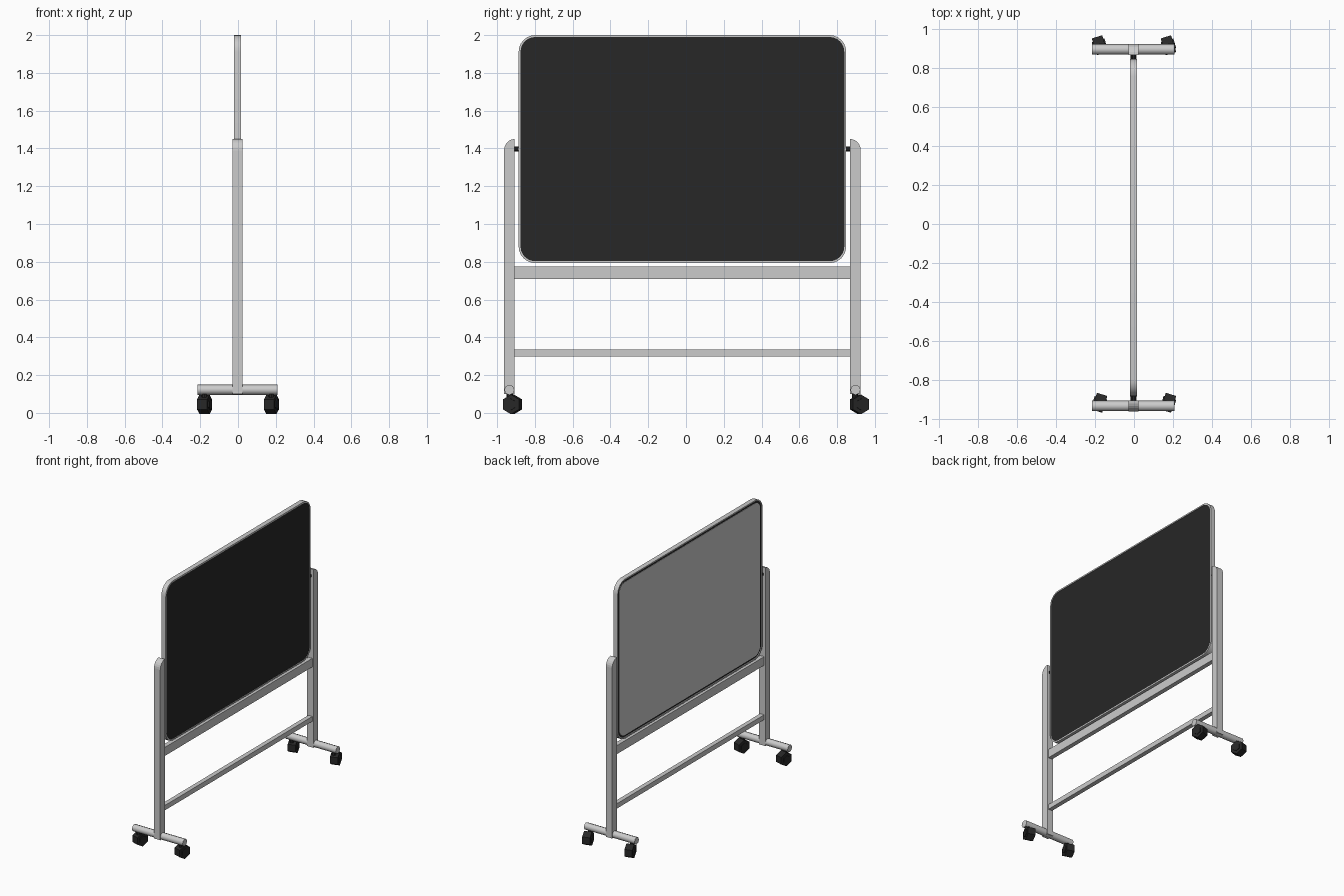
import bpy, bmesh, math
from mathutils import Matrix

if "Cube" in bpy.data.objects:
    bpy.data.objects.remove(bpy.data.objects["Cube"])

CX, CY = -0.003, -0.019          # frame centre line
HALF = 0.916                     # post centre distance from CY


def material(name, c):
    m = bpy.data.materials.new(name)
    m.diffuse_color = (c, c, c, 1)
    m.use_nodes = True
    m.node_tree.nodes["Principled BSDF"].inputs["Base Color"].default_value = m.diffuse_color
    return m


BLACK = material("black", 0.02)


def finish(name, bm, mat=None, smooth=False):
    bmesh.ops.recalc_face_normals(bm, faces=bm.faces)
    me = bpy.data.meshes.new(name)
    bm.to_mesh(me)
    bm.free()
    ob = bpy.data.objects.new(name, me)
    bpy.context.collection.objects.link(ob)
    if mat:
        me.materials.append(mat)
    if smooth:
        bpy.context.view_layer.objects.active = ob
        ob.select_set(True)
        bpy.ops.object.shade_smooth_by_angle(angle=math.radians(50))
        ob.select_set(False)
    return ob


def box(name, lo, hi, mat=None):
    bm = bmesh.new()
    bmesh.ops.create_cube(bm, size=1)
    for v in bm.verts:
        v.co = [l + (c + 0.5) * (h - l) for l, h, c in zip(lo, hi, v.co)]
    return finish(name, bm, mat)


def cylinder(name, loc, r, depth, axis, sides, mat=None, spin=0, turn=0, smooth=False, r2=None):
    bm = bmesh.new()
    rot = {"X": Matrix.Rotation(math.pi / 2, 4, "Y"),
           "Y": Matrix.Rotation(math.pi / 2, 4, "X"),
           "Z": Matrix.Identity(4)}[axis]
    m = (Matrix.Translation(loc) @ Matrix.Rotation(turn, 4, "Z") @ rot
         @ Matrix.Rotation(spin, 4, "Z"))
    bmesh.ops.create_cone(bm, cap_ends=True, segments=sides, radius1=r,
                          radius2=r if r2 is None else r2, depth=depth, matrix=m)
    return finish(name, bm, mat, smooth)


def prism(name, pts, x0, x1, mat=None):
    """Extrude a YZ outline along x."""
    bm = bmesh.new()
    f = bm.faces.new([bm.verts.new((x0, y, z)) for y, z in pts])
    ext = bmesh.ops.extrude_face_region(bm, geom=[f])["geom"]
    bmesh.ops.translate(bm, vec=(x1 - x0, 0, 0),
                        verts=[v for v in ext if isinstance(v, bmesh.types.BMVert)])
    return finish(name, bm, mat)


def rounded_rect(inset, seg=6):
    """Board outline in YZ, shrunk by inset."""
    hy, hz, r = 0.867 - inset, 0.6035 - inset, 0.088 - inset
    pts = []
    for k, (sy, sz) in enumerate([(1, 1), (-1, 1), (-1, -1), (1, -1)]):
        for i in range(seg + 1):
            a = math.pi / 2 * (k + i / seg)
            pts.append((CY + sy * (hy - r) + r * math.cos(a),
                        1.3965 + sz * (hz - r) + r * math.sin(a)))
    return pts


# board rim: ring of rectangular section
bm = bmesh.new()
loops = [[bm.verts.new((CX + x, y, z)) for y, z in rounded_rect(i)]
         for x, i in [(0.018, 0), (0.018, 0.010), (-0.018, 0.010), (-0.018, 0)]]
n = len(loops[0])
for a in range(4):
    A, B = loops[a], loops[(a + 1) % 4]
    for i in range(n):
        bm.faces.new((A[i], A[(i + 1) % n], B[(i + 1) % n], B[i]))
finish("board_rim", bm, smooth=True)

# chalk side (black core) and the pale writing side behind it
prism("chalk_panel", rounded_rect(0.010), CX - 0.012, CX + 0.015, BLACK)
prism("writing_panel", rounded_rect(0.024), CX - 0.015, CX - 0.011)

# cross rails
box("upper_rail", (CX - 0.017, CY - 0.89, 0.71), (CX + 0.017, CY + 0.89, 0.775))
box("lower_rail", (CX - 0.017, CY - 0.89, 0.298), (CX + 0.017, CY + 0.89, 0.335))

for s, side in ((-1, "left"), (1, "right")):
    y = CY + s * HALF
    # post with rounded outer top corner
    outline = [(y - s * 0.028, 0.10), (y + s * 0.028, 0.10)]
    outline += [(y + s * (-0.028 + 0.056 * math.cos(a)), 1.39 + 0.06 * math.sin(a))
                for a in [math.pi / 2 * i / 6 for i in range(7)]]
    prism(side + "_post", outline, CX - 0.026, CX + 0.026)
    # pivot pin
    cylinder(side + "_pivot", (CX, CY + s * 0.877, 1.397), 0.013, 0.03, "Y", 8,
             BLACK, spin=math.pi / 8)
    # foot bar
    cylinder(side + "_foot_bar", (CX, y, 0.122), 0.027, 0.424, "X", 8, smooth=True)
    # casters: hexagonal wheel, hub caps and stem
    for x in (-0.177, 0.177):
        tag = side + ("_rear" if x < 0 else "_front")
        wy, turn = CY + 0.019 + s * 0.9185, s * math.radians(17)
        cylinder(tag + "_wheel", (x, wy, 0.045), 0.052, 0.056, "X", 6, BLACK,
                 spin=math.pi / 2, turn=turn)
        cylinder(tag + "_hub", (x, wy, 0.045), 0.030, 0.068, "X", 6, BLACK,
                 spin=math.pi / 2, turn=turn)
        cylinder(tag + "_stem", (x, y - s * 0.002, 0.095), 0.016, 0.03, "Z", 8, BLACK)
